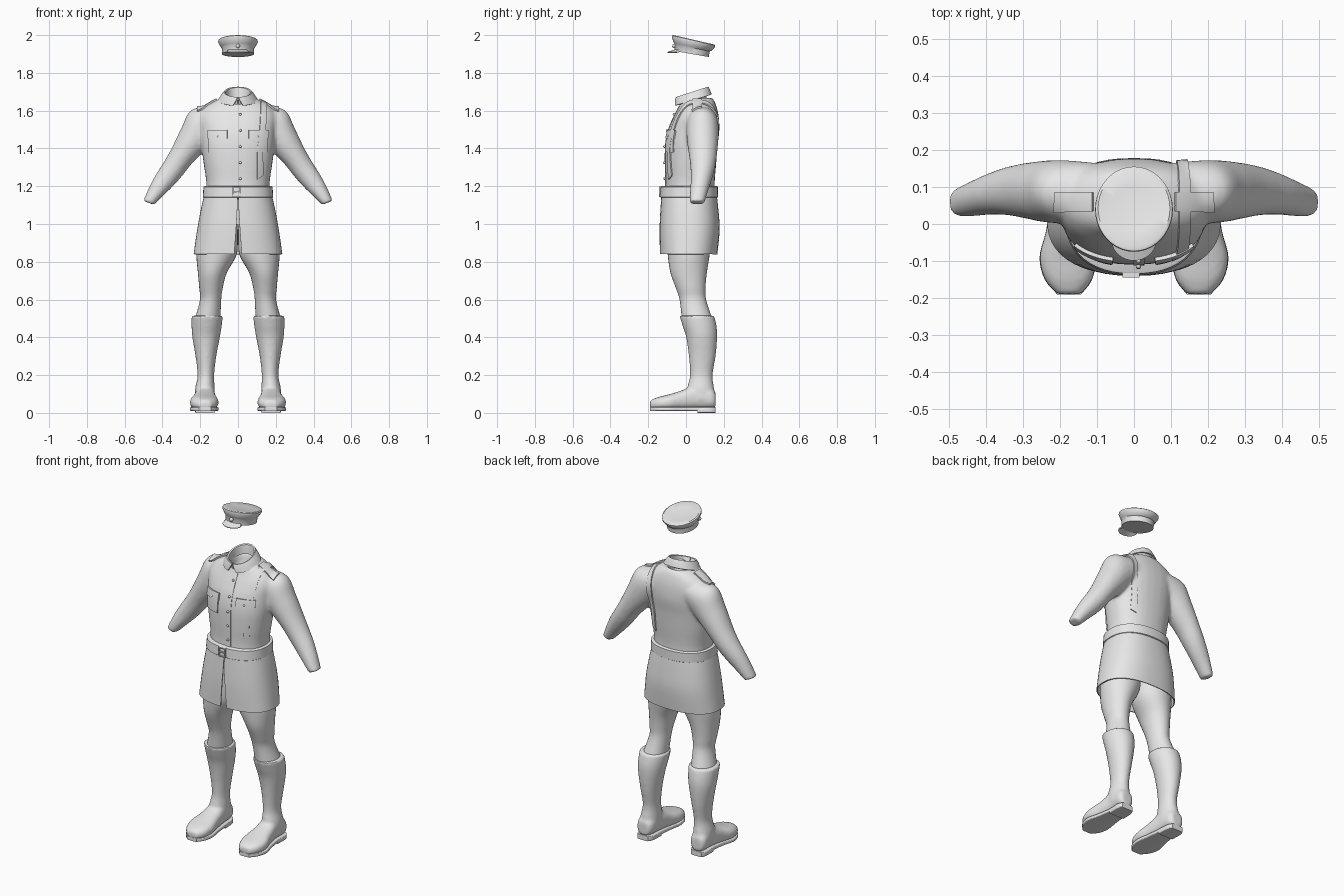
import bpy, bmesh
from math import sin, cos, radians, copysign
from mathutils import Vector
from mathutils.bvhtree import BVHTree

cube = bpy.data.objects.get("Cube")
if cube:
    bpy.data.objects.remove(cube)

grey = bpy.data.materials.new("light_grey_cloth")
grey.use_nodes = True
grey.diffuse_color = (0.8, 0.8, 0.8, 1)
grey.node_tree.nodes["Principled BSDF"].inputs["Base Color"].default_value = (0.8, 0.8, 0.8, 1)


def spline(rows, steps):
    """Resample section rows along a smooth curve."""
    rows = [Vector(r) for r in rows]
    if steps == 1:
        return rows
    out = []
    for i in range(len(rows) - 1):
        a, b = rows[max(i - 1, 0)], rows[i]
        c, d = rows[i + 1], rows[min(i + 2, len(rows) - 1)]
        for s in range(steps):
            t = s / steps
            out.append(0.5 * (2 * b + (c - a) * t + (2 * a - 5 * b + 4 * c - d) * t * t
                              + (3 * b - a - 3 * c + d) * t ** 3))
    return out + [rows[-1]]


def loft(bm, rows, axes="flat", steps=4, n=32, power=2, side=1, gapped=False):
    """Rows: centre x, y, z, two radii, then a tilt in degrees (or a front gap)."""
    rings = []
    for r in spline(rows, steps):
        extra = radians(r[5]) if len(r) > 5 else 0
        gap = radians(r[6]) if gapped else 0
        u, v = Vector((1, 0, 0)), Vector((0, 1, 0))
        if axes == "arm":
            u = Vector((cos(extra), 0, sin(extra)))
        elif axes == "foot":
            v = Vector((0, 0, 1))
        else:
            v = Vector((0, cos(extra), sin(extra)))
        ring = []
        for i in range(n + 1 if gapped else n):
            a = radians(-90) + gap + (radians(360) - 2 * gap) * i / n
            c, s = (copysign(abs(w) ** (2 / power), w) for w in (cos(a), sin(a)))
            p = Vector(r[:3]) + u * (r[3] * c) + v * (r[4] * s)
            p.x *= side
            ring.append(bm.verts.new(p))
        rings.append(ring)
    for lo, hi in zip(rings, rings[1:]):
        for i in range(n):
            j = (i + 1) % len(lo)
            bm.faces.new((lo[i], lo[j], hi[j], hi[i]))
    if not gapped:
        bm.faces.new(rings[0])
        bm.faces.new(rings[-1])


def finish(name, bm, voxel=0, thick=0, angle=40):
    """Make the object, bake its modifiers and shade it."""
    bmesh.ops.recalc_face_normals(bm, faces=bm.faces)
    mesh = bpy.data.meshes.new(name)
    bm.to_mesh(mesh)
    bm.free()
    obj = bpy.data.objects.new(name, mesh)
    bpy.context.collection.objects.link(obj)
    if voxel:
        m = obj.modifiers.new("blend", "REMESH")
        m.mode, m.voxel_size = "VOXEL", voxel
        m = obj.modifiers.new("relax", "SMOOTH")
        m.factor, m.iterations = 0.5, 8
    if thick:
        m = obj.modifiers.new("cloth", "SOLIDIFY")
        m.thickness, m.offset = thick, 0
    dg = bpy.context.evaluated_depsgraph_get()
    obj.data = bpy.data.meshes.new_from_object(obj.evaluated_get(dg))
    obj.modifiers.clear()
    obj.data.materials.clear()
    obj.data.materials.append(grey)
    bpy.ops.object.select_all(action="DESELECT")
    obj.select_set(True)
    bpy.context.view_layer.objects.active = obj
    bpy.ops.object.shade_smooth_by_angle(angle=radians(angle))
    return obj


# Jacket body and sleeves, blended into one surface with a neck recess
bm = bmesh.new()
loft(bm, [(0, .02, 1.13, .17, .135), (0, .022, 1.22, .168, .13), (0, .025, 1.32, .182, .135),
          (0, .03, 1.42, .195, .138), (0, .042, 1.5, .2, .135), (0, .055, 1.57, .205, .118),
          (0, .062, 1.62, .175, .1), (0, .06, 1.66, .105, .085), (0, .05, 1.665, .07, .07),
          (0, .05, 1.6, .055, .055)], power=2.3)
for side in (1, -1):
    loft(bm, [(.1, .085, 1.56, .08, .08, 50), (.185, .087, 1.52, .105, .085, 52),
              (.24, .088, 1.445, .086, .083, 45), (.3, .09, 1.357, .067, .073, 38),
              (.345, .088, 1.29, .061, .064, 36), (.39, .08, 1.23, .055, .055, 33),
              (.43, .069, 1.175, .045, .048, 27), (.473, .058, 1.112, .031, .04, 20)],
         "arm", side=side)
jacket = finish("jacket_body", bm, voxel=.009)
skin = BVHTree.FromObject(jacket, bpy.context.evaluated_depsgraph_get())


def plate(name, ray, nu=8, nv=8, thick=.012, sides=(1,)):
    """Thin patch laid on the jacket; ray(u, v) gives origin and direction."""
    bm = bmesh.new()
    for side in sides:
        grid = {}
        for i in range(nu + 1):
            for j in range(nv + 1):
                o, d = (Vector(w) for w in ray(i / nu, j / nv))
                o.x *= side
                hit = skin.ray_cast(o, d)[0]
                if hit:
                    grid[i, j] = bm.verts.new(hit)
        for i in range(nu):
            for j in range(nv):
                keys = ((i, j), (i + 1, j), (i + 1, j + 1), (i, j + 1))
                if all(k in grid for k in keys):
                    bm.faces.new([grid[k] for k in keys])
    finish(name, bm, thick=thick)


def front(x0, x1, z0, z1):
    return lambda u, v: ((x0 + (x1 - x0) * u, -1, z0 + (z1 - z0) * v), (0, 1, 0))


def strap_ray(u, v):
    a = radians(-52 + 284 * v)
    return (.1 + .03 * u + .02 * max(sin(a), 0), .04, 1.4), (0, -cos(a), sin(a))


# Pockets, placket, shoulder boards and the strap
plate("chest_pockets", front(.06, .152, 1.38, 1.475), sides=(1, -1))
plate("pocket_flaps", front(.056, .156, 1.452, 1.495), thick=.02, sides=(1, -1))
plate("front_placket", front(-.002, .028, 1.2, 1.62), 4, 24, thick=.006)
plate("shoulder_boards", lambda u, v: ((.11 + .105 * u, .035 + .05 * v, 2), (0, 0, -1)),
      thick=.018, sides=(1, -1))
plate("shoulder_strap", strap_ray, 4, 60, thick=.014)

# Buttons on the placket and pocket flaps
bm = bmesh.new()
spots = [(.012, 1.24 + .085 * i) for i in range(5)] + [(.106, 1.465), (-.106, 1.465)]
for x, z in spots:
    hit = skin.ray_cast(Vector((x, -1, z)), Vector((0, 1, 0)))[0]
    r = bmesh.ops.create_uvsphere(bm, u_segments=10, v_segments=6, radius=.007)
    bmesh.ops.translate(bm, verts=r["verts"], vec=hit + Vector((0, -.006, 0)))
finish("buttons", bm)

# Folded collar, open at the front and sloping up to the back
bm = bmesh.new()
loft(bm, [(0, .04, 1.645, .066, .07, 20, 1), (0, .033, 1.695, .068, .084, 18, 2),
          (0, .033, 1.688, .08, .092, 18, 5), (0, .037, 1.655, .102, .101, 17, 15)],
     steps=2, gapped=True)
finish("collar", bm, thick=.006)

# Belt and its buckle
bm = bmesh.new()
loft(bm, [(0, .016, 1.14, .182, .15), (0, .016, 1.143, .186, .154), (0, .018, 1.197, .183, .152),
          (0, .018, 1.2, .178, .147)], steps=1, n=48, power=2.3)
finish("belt", bm)
bm = bmesh.new()
for x, z, w, h in ((-.028, 1.17, .006, .056), (.012, 1.17, .006, .056),
                   (-.008, 1.195, .046, .006), (-.008, 1.145, .046, .006), (-.01, 1.17, .03, .005)):
    r = bmesh.ops.create_cube(bm, size=1)
    bmesh.ops.scale(bm, verts=r["verts"], vec=(w, .012, h))
    bmesh.ops.translate(bm, verts=r["verts"], vec=(x, -.138, z))
finish("belt_buckle", bm)

# Jacket skirt with a front slit
bm = bmesh.new()
loft(bm, [(0, .016, 1.17, .172, .142, 0, .1), (0, .018, 1.08, .193, .15, 0, .5),
          (0, .019, .97, .213, .156, 0, 1.5), (0, .014, .84, .232, .149, 0, 3)],
     n=48, power=2.4, gapped=True)
finish("jacket_skirt", bm, thick=.006)

# Trousers
bm = bmesh.new()
for side in (1, -1):
    loft(bm, [(.1, .018, 1, .098, .115), (.108, .016, .9, .107, .115), (.115, .014, .83, .105, .11),
              (.136, .014, .74, .076, .096), (.143, .025, .66, .062, .078),
              (.145, .036, .6, .056, .07), (.16, .058, .5, .067, .08)], side=side)
finish("trousers", bm)

# Boots: shaft and foot blended together
foot = [(.179, .157, .068, .035, .04), (.177, .13, .078, .05, .055), (.174, .06, .085, .052, .065),
        (.176, -.02, .068, .062, .052), (.179, -.09, .056, .076, .042),
        (.177, -.15, .049, .064, .034), (.175, -.19, .042, .032, .024)]
for side, label in ((1, "left"), (-1, "right")):
    bm = bmesh.new()
    loft(bm, [(.163, .057, .515, .083, .092), (.166, .072, .46, .08, .09),
              (.169, .083, .4, .073, .082), (.17, .086, .3, .055, .071),
              (.17, .081, .2, .044, .06), (.175, .078, .13, .052, .071),
              (.176, .085, .07, .054, .073)], side=side)
    loft(bm, foot, "foot", power=2.5, side=side)
    finish(label + "_boot", bm, voxel=.008)
    # Flat sole and raised heel
    bm = bmesh.new()
    loft(bm, [(x, y, .02, w, .011) for x, y, z, w, h in foot], "foot", power=7, side=side)
    loft(bm, [(x, y, .013, w, .013) for x, y, z, w, h in
              spline(foot[:3], 4)], "foot", steps=1, power=7, side=side)
    finish(label + "_sole", bm)

# Peaked cap: band, flared crown and dished top, all leaning backwards
bm = bmesh.new()
loft(bm, [(0, .03, 1.9, .084, .092, -10), (0, .033, 1.932, .086, .094, -11),
          (0, .034, 1.936, .09, .1, -12), (0, .039, 1.962, .105, .117, -13),
          (0, .041, 1.971, .104, .117, -13), (0, .042, 1.975, .097, .109, -13),
          (0, .042, 1.968, .06, .065, -13)], steps=1, n=40)
finish("cap", bm)
bm = bmesh.new()
ends = []
for i in range(17):
    a = radians(-40 + 5 * i)
    reach = .04 * cos(a * 2.2) ** .5 if abs(a) < radians(40) else 0
    ends.append([bm.verts.new((sin(a) * (.08 + k * reach), .03 - cos(a) * (.088 + k * reach),
                               1.922 - .014 * k)) for k in (0, 1)])
for p, q in zip(ends, ends[1:]):
    bm.faces.new((p[0], q[0], q[1], p[1]))
finish("cap_visor", bm, thick=.005)
bm = bmesh.new()
r = bmesh.ops.create_uvsphere(bm, u_segments=12, v_segments=8, radius=.011)
bmesh.ops.translate(bm, verts=r["verts"], vec=(0, -.062, 1.942))
finish("cap_badge", bm)
